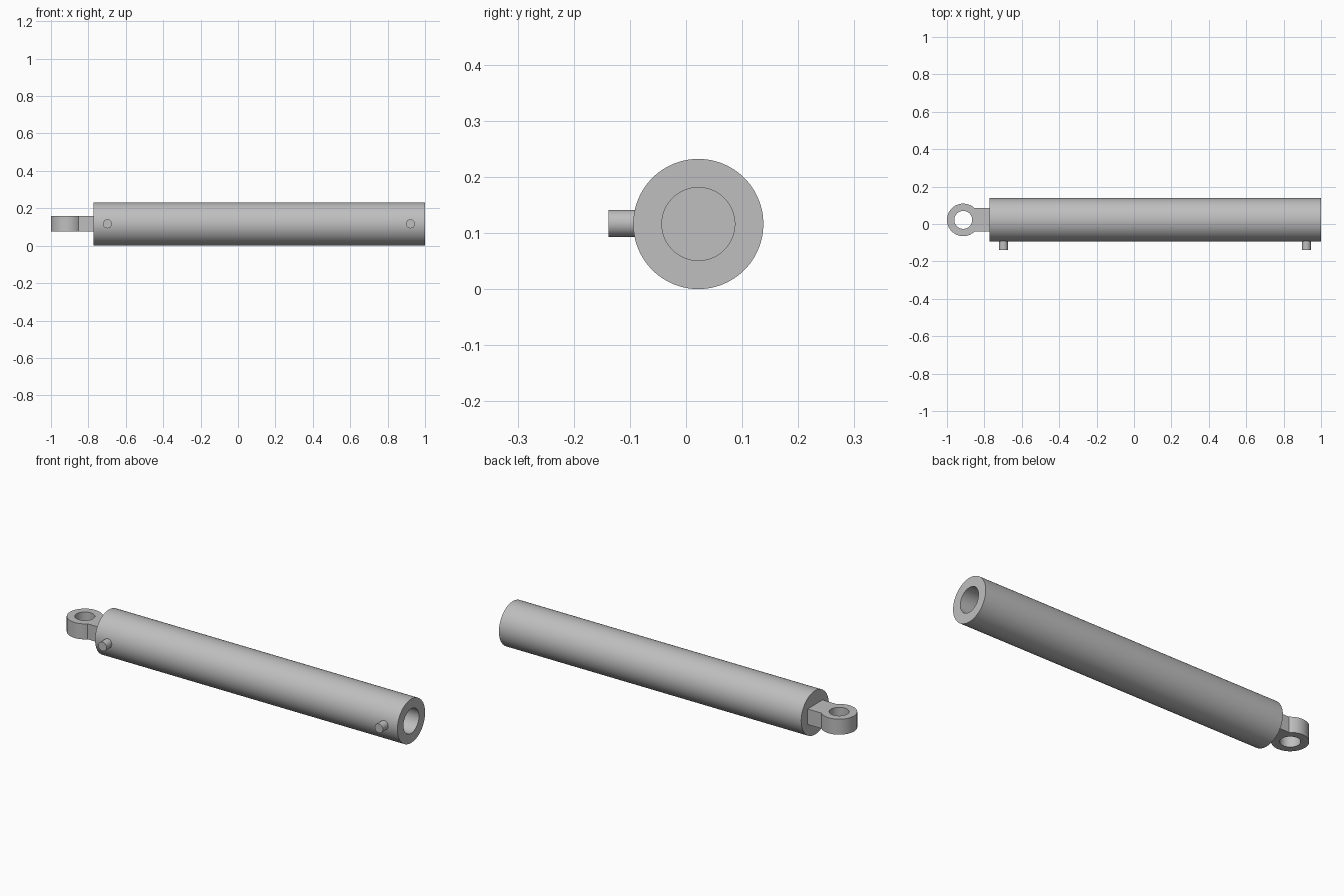
import bpy
import bmesh
from math import acos, asin, cos, pi, sin
from mathutils import Vector

if "Cube" in bpy.data.objects:
    bpy.data.objects.remove(bpy.data.objects["Cube"], do_unlink=True)

AXIS_Y, AXIS_Z = 0.022, 0.116
BARREL_R, BORE_R = 0.116, 0.065
BARREL_START, BARREL_END = -0.772, 1.0

steel = bpy.data.materials.new("grey steel")
steel.use_nodes = True
colour = (0.52, 0.52, 0.52, 1)
steel.diffuse_color = colour
steel.node_tree.nodes["Principled BSDF"].inputs["Base Color"].default_value = colour


def finish(name, bm):
    """Clean the mesh, link it and shade it smooth with sharp edges."""
    bmesh.ops.remove_doubles(bm, verts=bm.verts, dist=0.00001)
    bmesh.ops.recalc_face_normals(bm, faces=bm.faces)
    mesh = bpy.data.meshes.new(name)
    bm.to_mesh(mesh)
    bm.free()
    mesh.materials.append(steel)
    obj = bpy.data.objects.new(name, mesh)
    bpy.context.collection.objects.link(obj)
    bpy.ops.object.select_all(action="DESELECT")
    obj.select_set(True)
    bpy.context.view_layer.objects.active = obj
    bpy.ops.object.shade_smooth_by_angle(angle=pi / 6)
    return obj


def lathe(name, profile, origin, axis, side, steps):
    """Revolve (distance along axis, radius) points around an axis."""
    bm = bmesh.new()
    origin, axis, side = Vector(origin), Vector(axis), Vector(side)
    verts = [bm.verts.new(origin + axis * d + side * r) for d, r in profile]
    edges = [bm.edges.new(pair) for pair in zip(verts, verts[1:])]
    bmesh.ops.spin(bm, geom=verts + edges, cent=origin, axis=axis,
                   angle=2 * pi, steps=steps)
    return finish(name, bm)


# Barrel: thick tube, closed behind the rod eye and open at the other end
BORE_FLOOR = BARREL_START + 0.08
lathe("barrel",
      [(BARREL_START, 0), (BARREL_START, BARREL_R), (BARREL_END, BARREL_R),
       (BARREL_END, BORE_R), (BORE_FLOOR, BORE_R), (BORE_FLOOR, 0)],
      (0, AXIS_Y, AXIS_Z), (1, 0, 0), (0, 0, 1), 96)

# Ports: two short round stubs on the front of the barrel
PORT_R = 0.024
for name, x in (("right_port", -0.698), ("left_port", 0.922)):
    lathe(name, [(-0.138, 0), (-0.138, PORT_R), (-0.085, PORT_R), (-0.085, 0)],
          (x, 0, AXIS_Z + 0.001), (0, 1, 0), (1, 0, 0), 32)

# Mounting eye: round lug with a hole and a flat neck, extruded upward
EYE_X, EYE_R, HOLE_R = -0.913, 0.087, 0.048
NECK_HALF, EYE_HALF = 0.063, 0.041


def arc(radius, start, end, count):
    return [(EYE_X + radius * cos(start + (end - start) * i / count),
             radius * sin(start + (end - start) * i / count))
            for i in range(count + 1)]


neck_angle = asin(NECK_HALF / EYE_R)
outline = arc(EYE_R, neck_angle, 2 * pi - neck_angle, 48)
outline += [(BARREL_START, -NECK_HALF), (BARREL_START, NECK_HALF)]
hole = arc(HOLE_R, 0, 2 * pi, 48)[:-1]

curve = bpy.data.curves.new("eye_outline", "CURVE")
curve.dimensions = "2D"
curve.fill_mode = "BOTH"
curve.extrude = EYE_HALF
for points in (outline, hole):
    spline = curve.splines.new("POLY")
    spline.points.add(len(points) - 1)
    spline.use_cyclic_u = True
    for point, (x, y) in zip(spline.points, points):
        point.co = (x, y, 0, 1)

helper = bpy.data.objects.new("eye_outline", curve)
bpy.context.collection.objects.link(helper)
bpy.context.view_layer.update()
eye_mesh = bpy.data.meshes.new_from_object(
    helper.evaluated_get(bpy.context.evaluated_depsgraph_get()))
bm = bmesh.new()
bm.from_mesh(eye_mesh)
bpy.data.objects.remove(helper, do_unlink=True)
bpy.data.meshes.remove(eye_mesh)
bmesh.ops.translate(bm, verts=bm.verts, vec=(0, AXIS_Y, AXIS_Z + 0.002))
finish("mounting_eye", bm)
